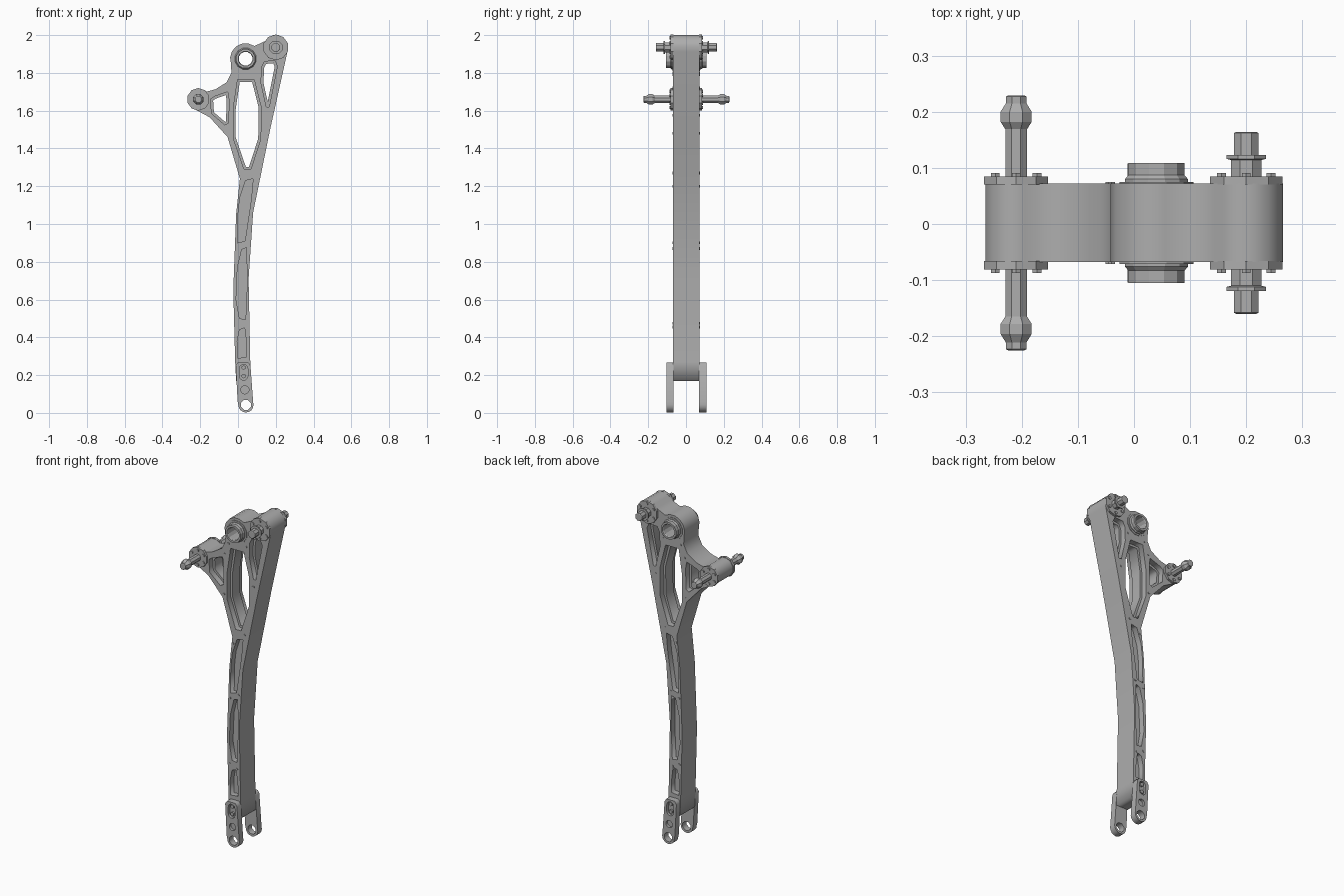
import bpy, bmesh
from math import cos, sin, radians, tau
from mathutils import Vector

cube = bpy.data.objects.get("Cube")
if cube:
    bpy.data.objects.remove(cube)

MID = 0.002          # centre plane of the arm in y
HALF = 0.07          # half thickness of the arm
CORE = 0.035         # half thickness of the recessed web

metal = bpy.data.materials.new("grey metal")
GREY = (0.42, 0.42, 0.42, 1)
metal.diffuse_color = GREY
metal.use_nodes = True
metal.node_tree.nodes["Principled BSDF"].inputs["Base Color"].default_value = GREY


def arc(c, r, a0, a1, n):
    """Points on an arc in the xz plane, angles in degrees."""
    return [(c[0] + r * cos(radians(a0 + (a1 - a0) * i / n)),
             c[1] + r * sin(radians(a0 + (a1 - a0) * i / n))) for i in range(n + 1)]


def ring(c, r, n):
    return arc(c, r, 180 / n, 360 + 180 / n, n)[:-1]


def inset(loop, d):
    """Move every side of a clockwise loop inwards by d."""
    out = []
    for i, p in enumerate(loop):
        p, a, b = Vector(p), Vector(loop[i - 1]), Vector(loop[(i + 1) % len(loop)])
        u, v = (p - a).normalized(), (b - p).normalized()
        n1, n2 = Vector((u.y, -u.x)), Vector((v.y, -v.x))
        out.append(tuple(p + (n1 + n2) * d / (1 + n1.dot(n2))))
    return out


def plate(name, loops, y0, y1):
    """Flat plate with holes: the first loop is the rim, the others are cut out."""
    curve = bpy.data.curves.new(name, "CURVE")
    curve.dimensions = "2D"
    curve.fill_mode = "BOTH"
    curve.extrude = abs(y1 - y0) / 2
    for loop in loops:
        s = curve.splines.new("POLY")
        s.points.add(len(loop) - 1)
        for pt, (x, z) in zip(s.points, loop):
            pt.co = (x, z, 0, 1)
        s.use_cyclic_u = True
    tmp = bpy.data.objects.new(name + "_curve", curve)
    bpy.context.collection.objects.link(tmp)
    bpy.context.view_layer.update()
    mesh = bpy.data.meshes.new_from_object(
        tmp.evaluated_get(bpy.context.evaluated_depsgraph_get()))
    bpy.data.objects.remove(tmp)
    bm = bmesh.new()
    bm.from_mesh(mesh)
    bmesh.ops.remove_doubles(bm, verts=bm.verts, dist=1e-5)
    for v in bm.verts:
        x, z, t = v.co
        v.co = (x, MID + (y0 + y1) / 2 - t, z)
    bmesh.ops.recalc_face_normals(bm, faces=bm.faces)
    return finish(name, bm, mesh)


def finish(name, bm, mesh=None):
    mesh = mesh or bpy.data.meshes.new(name)
    bm.to_mesh(mesh)
    bm.free()
    mesh.materials.clear()
    mesh.materials.append(metal)
    ob = bpy.data.objects.new(name, mesh)
    bpy.context.collection.objects.link(ob)
    return ob


def lathe(name, c, side, profile, n=8, closed=False):
    """Turn (radius, y) pairs around a y axis through c."""
    bm = bmesh.new()
    rows = [[bm.verts.new((x, MID + side * y, z)) for x, z in ring(c, r, n)]
            for r, y in profile]
    pairs = list(zip(rows, rows[1:])) + ([(rows[-1], rows[0])] if closed else [])
    for a, b in pairs:
        for i in range(n):
            j = (i + 1) % n
            bm.faces.new((a[i], a[j], b[j], b[i]))
    if not closed:
        bm.faces.new(rows[0])
        bm.faces.new(rows[-1])
    bmesh.ops.recalc_face_normals(bm, faces=bm.faces)
    return finish(name, bm)


# Centres of the three top joints and the bottom eye
LOW, HUB, TOP, EYE = (-.21, 1.66), (.04, 1.875), (.2, 1.935), (.042, .042)

# Arm outline, clockwise from the bottom left
outline = ([(-.01, .17), (-.015, .27), (-.025, .65), (-.01, 1.05), (.01, 1.24), (-.055, 1.46),
            (-.15, 1.565)]
           + arc(LOW, .056, 250, 45, 7)
           + [(-.12, 1.713), (-.06, 1.75), (-.035, 1.8)]
           + arc(HUB, .082, 200, 55, 6)
           + arc(TOP, .066, 150, -20, 7)
           + [(.17, 1.5), (.125, 1.28), (.08, 1.06), (.056, .71), (.065, .27), (.07, .17)])

# Windows cut through the arm and blind pockets below them
windows = [
    [(-.025, 1.61), (-.002, 1.765), (.085, 1.765), (.122, 1.62), (.12, 1.45), (.068, 1.29),
     (.032, 1.29), (-.025, 1.455)],
    [(-.145, 1.66), (-.125, 1.675), (-.055, 1.7), (-.048, 1.66), (-.05, 1.535), (-.07, 1.525),
     (-.14, 1.585)],
    [(.125, 1.83), (.14, 1.86), (.195, 1.865), (.208, 1.835), (.165, 1.62), (.15, 1.62),
     (.122, 1.745)],
]
pockets = [
    [(.01, 1.14), (.04, 1.23), (.08, 1.24), (.07, 1.13), (.037, .91), (-.002, .9), (0, 1.05)],
    [(-.003, .77), (.02, .865), (.045, .875), (.048, .68), (.04, .495), (.008, .5), (-.01, .6)],
    [(-.004, .38), (.008, .44), (.035, .45), (.046, .36), (.046, .295), (-.003, .29)],
]

bore = ring(HUB, .037, 12)
plate("arm_web", [outline, bore] + [inset(w, .013) for w in windows], -CORE, CORE)

screws = [(-.04, 1.72), (-.045, 1.48), (.09, 1.27), (.015, 1.2), (.05, .9), (-.005, .87),
          (-.007, .475), (.04, .455), (.1, 1.8), (.15, 1.575), (-.015, 1.79)]
clevis = ([(-.012, .25), (0, .268), (.055, .268), (.066, .25), (.08, .06)]
          + arc(EYE, .04, 0, -180, 8) + [(-.002, .06)])

for side, word in ((-1, "front"), (1, "back")):
    # Raised face framing the windows and pockets
    plate(word + "_face", [outline, ring(HUB, .058, 12)] + windows + pockets,
          side * CORE, side * HALF)

    # Hub bearing
    lathe(word + "_hub_bearing", HUB, side,
          [(.037, .03), (.058, .03), (.058, .078), (.052, .085), (.052, .107), (.04, .107),
           (.037, .1)], 12, closed=True)
    lathe(word + "_hub_collar", HUB, side,
          [(.058, .068), (.068, .068), (.068, .073), (.058, .073)], 12, closed=True)

    # Lower joint: flange and bulb pin
    lathe(word + "_lower_flange", LOW, side, [(.06, .068), (.06, .083)], 10)
    lathe(word + "_lower_pin", LOW, side,
          [(.021, .08), (.021, .167), (.03, .18), (.03, .198), (.02, .213), (.02, .225),
           (.016, .227)])

    # Upper joint: flange, collar and hexagonal end
    lathe(word + "_upper_flange", TOP, side, [(.068, .068), (.068, .083)], 10)
    lathe(word + "_upper_pin", TOP, side,
          [(.029, .08), (.029, .112), (.038, .114), (.038, .121), (.024, .121), (.024, .16),
           (.02, .162)])

    # Bolts round both flanges
    for c, r in ((LOW, .043), (TOP, .051)):
        for x, z in ring(c, r, 6):
            lathe(word + "_flange_bolt", (x, z), side, [(.009, .08), (.009, .089)], 6)

    # Small screws along the face
    for c in screws:
        lathe(word + "_screw", c, side, [(.007, .068), (.007, .073)], 6)

    # Fork plate at the bottom with its eye, a round hole and a recessed slot
    slot = arc((.03, .235), .022, 180, 0, 5) + arc((.03, .195), .022, 0, -180, 5)
    hole = ring((.036, .122), .022, 10)
    plate(word + "_fork_inner", [clevis, ring(EYE, .028, 8)], side * .068, side * .09)
    plate(word + "_fork_outer", [clevis, ring(EYE, .028, 8), hole, slot],
          side * .09, side * .106)
    for z in (.195, .24):
        lathe(word + "_fork_bolt", (.03, z), side, [(.012, .088), (.012, .102)], 6)
